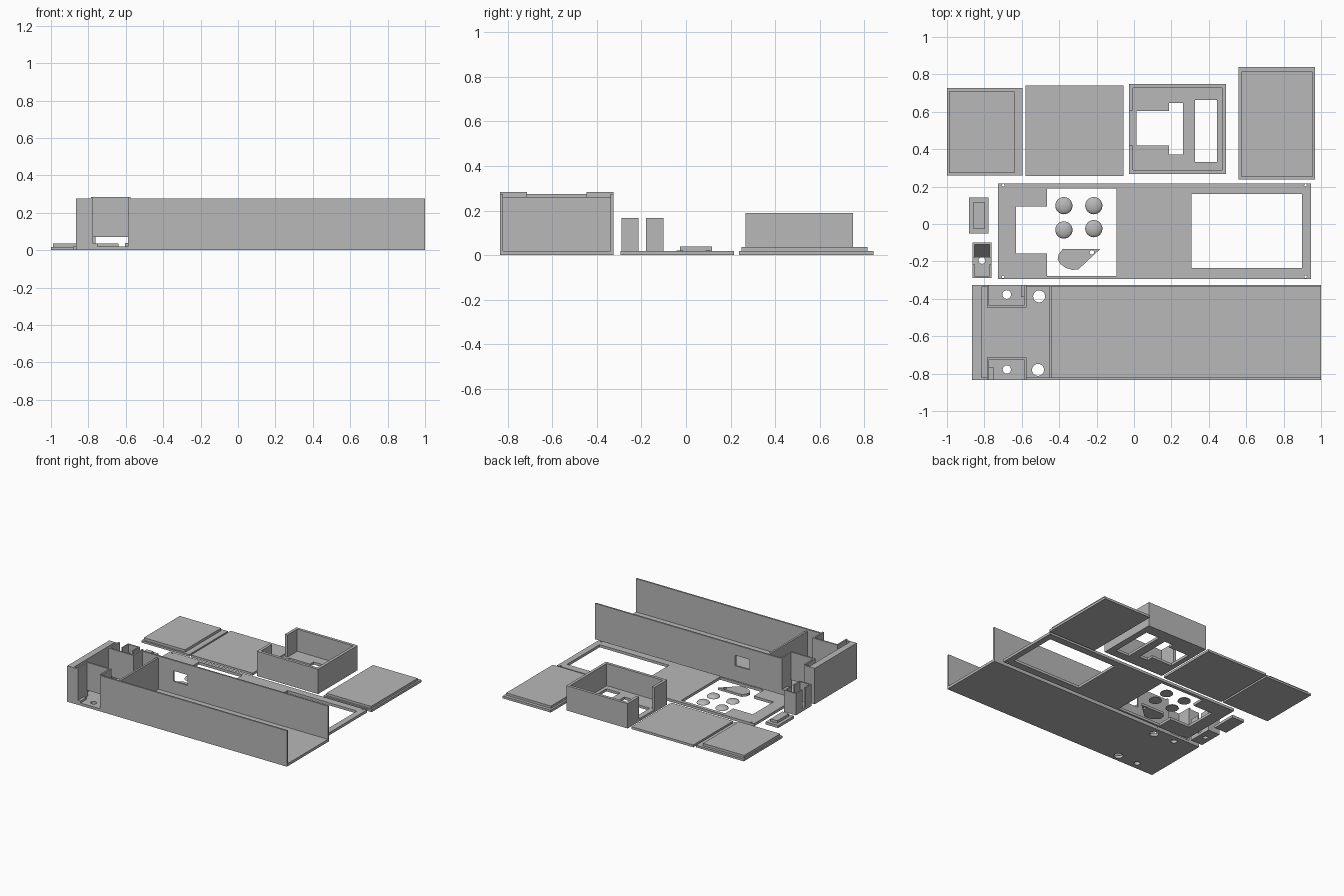
import bpy, bmesh, math

old = bpy.data.objects.get("Cube")
if old:
    bpy.data.objects.remove(old, do_unlink=True)


def material(name, value):
    m = bpy.data.materials.new(name)
    m.use_nodes = True
    m.diffuse_color = (value, value, value, 1)
    m.node_tree.nodes["Principled BSDF"].inputs["Base Color"].default_value = (value, value, value, 1)
    return m


GREY = material("plain grey", 0.48)
DARK = material("dark grey", 0.08)


def rect(x0, x1, y0, y1):
    return [(x0, y0), (x1, y0), (x1, y1), (x0, y1)]


def circle(x, y, r, n=32):
    return [(x + r * math.cos(2 * math.pi * i / n), y + r * math.sin(2 * math.pi * i / n)) for i in range(n)]


def plate(name, loops, z0, z1, mat=GREY):
    """Extrude flat outlines upward; inner outlines become holes."""
    cu = bpy.data.curves.new(name, 'CURVE')
    cu.dimensions = '2D'
    cu.fill_mode = 'BOTH'
    cu.extrude = (z1 - z0) / 2
    for pts in loops:
        s = cu.splines.new('POLY')
        s.points.add(len(pts) - 1)
        for p, (x, y) in zip(s.points, pts):
            p.co = (x, y, 0, 1)
        s.use_cyclic_u = True
    tmp = bpy.data.objects.new(name + "_outline", cu)
    bpy.context.collection.objects.link(tmp)
    bpy.context.view_layer.update()
    dg = bpy.context.evaluated_depsgraph_get()
    me = bpy.data.meshes.new_from_object(tmp.evaluated_get(dg))
    bpy.data.objects.remove(tmp, do_unlink=True)
    bm = bmesh.new()
    bm.from_mesh(me)
    bmesh.ops.remove_doubles(bm, verts=bm.verts, dist=1e-5)
    bmesh.ops.recalc_face_normals(bm, faces=bm.faces)
    bmesh.ops.translate(bm, verts=bm.verts, vec=(0, 0, (z0 + z1) / 2))
    for f in bm.faces:
        f.smooth = False
        f.material_index = 0
    bm.to_mesh(me)
    bm.free()
    me.materials.clear()
    me.materials.append(mat)
    ob = bpy.data.objects.new(name, me)
    bpy.context.collection.objects.link(ob)
    return ob


def box(name, x0, x1, y0, y1, z0, z1, mat=GREY):
    return plate(name, [rect(x0, x1, y0, y1)], z0, z1, mat)


# Stepped covers and the plain sheet
box("left_cover_base", -1, -.595, .258, .728, 0, .016)
box("left_cover_step", -.99, -.64, .272, .708, .016, .035)
box("right_cover_base", .56, .968, .237, .84, 0, .018)
box("right_cover_step", .575, .955, .25, .815, .018, .036)
box("small_cover_base", -.882, -.777, -.05, .143, 0, .02)
box("small_cover_step", -.857, -.8, -.027, .117, .02, .04)
box("plain_sheet", -.58, -.056, .257, .74, 0, .018)

# Open tray with a notched wall and holes in its floor
tray_hole = [(.013, .42), (.188, .42), (.188, .372), (.263, .372),
             (.263, .648), (.188, .648), (.188, .605), (.013, .605)]
plate("tray_floor", [rect(-.028, .492, .268, .748), tray_hole, rect(.327, .443, .332, .663)], 0, .02)
plate("tray_walls", [[(-.028, .42), (-.028, .268), (.492, .268), (.492, .748), (-.028, .748), (-.028, .608),
                      (-.006, .608), (-.006, .726), (.47, .726), (.47, .29), (-.006, .29), (-.006, .42)]], .02, .19)

# Face panel with window, controls opening and screw holes
opening = [(-.465, -.278), (-.093, -.278), (-.093, .19), (-.465, .19),
           (-.465, .093), (-.632, .093), (-.632, -.158), (-.465, -.158)]
screws = [circle(x, y, .007, 12) for x in (-.7, .917) for y in (-.283, .207)]
plate("face_panel", [rect(-.728, .945, -.293, .216), opening, rect(.308, .898, -.235, .16)] + screws, 0, .02)

# Domed buttons
for i, (x, y) in enumerate([(-.375, .098), (-.215, .098), (-.375, -.032), (-.215, -.025)]):
    bm = bmesh.new()
    bmesh.ops.create_uvsphere(bm, u_segments=32, v_segments=16, radius=.046)
    bmesh.ops.bisect_plane(bm, geom=bm.verts[:] + bm.edges[:] + bm.faces[:], plane_co=(0, 0, 0),
                           plane_no=(0, 0, 1), clear_inner=True)
    bmesh.ops.holes_fill(bm, edges=[e for e in bm.edges if e.is_boundary])
    for v in bm.verts:
        v.co = (v.co.x + x, v.co.y + y, v.co.z * .45)
    bmesh.ops.recalc_face_normals(bm, faces=bm.faces)
    for f in bm.faces:
        f.smooth = len(f.verts) < 5
    me = bpy.data.meshes.new(f"button_{i + 1}")
    bm.to_mesh(me)
    bm.free()
    me.materials.append(GREY)
    bpy.context.collection.objects.link(bpy.data.objects.new(me.name, me))

# Teardrop lever
tear = [(-.18, -.133), (-.298, -.243), (-.33, -.245), (-.365, -.235), (-.392, -.215),
        (-.408, -.19), (-.402, -.16), (-.38, -.133)]
plate("teardrop_lever", [tear, circle(-.225, -.152, .012, 16)], 0, .018)

# Small holder with a cross wall and split side
plate("holder_floor", [rect(-.863, -.762, -.29, -.1), circle(-.813, -.195, .018, 24)], 0, .02)
plate("holder_front_walls", [[(-.863, -.29), (-.762, -.29), (-.762, -.213), (-.772, -.213),
                              (-.772, -.278), (-.853, -.278), (-.853, -.213), (-.863, -.213)]], .02, .167)
plate("holder_back_walls", [[(-.863, -.1), (-.863, -.18), (-.853, -.18), (-.853, -.11),
                             (-.772, -.11), (-.772, -.18), (-.762, -.18), (-.762, -.1)]], .02, .167)
box("holder_pad", -.853, -.772, -.18, -.11, .02, .026, DARK)

# Long channel: floor, end wall, bulkhead
Y0, Y1, T, TOP = -.835, -.325, .013, .275
P0, P1 = -.787, -.575
holes = [circle(-.68, -.377, .023), circle(-.507, -.387, .032),
         circle(-.68, -.778, .022), circle(-.513, -.78, .032)]
plate("channel_floor", [rect(-.865, 1, Y0, Y1)] + holes, 0, .02)
box("channel_end_wall", -.865, -.815, Y0, Y1, .02, TOP)
box("channel_bulkhead", -.455, -.44, Y0 + T, Y1 - T, .02, .26)
box("front_long_wall", P1, 1, Y0, Y0 + T, .02, TOP)

# Rear long wall around its small window
W0, W1, WZ0, WZ1 = -.31, -.19, .115, .195
box("rear_wall_below_window", P1, 1, Y1 - T, Y1, .02, WZ0)
box("rear_wall_above_window", P1, 1, Y1 - T, Y1, WZ1, TOP)
box("rear_wall_left_of_window", P1, W0, Y1 - T, Y1, WZ0, WZ1)
box("rear_wall_right_of_window", W1, 1, Y1 - T, Y1, WZ0, WZ1)

# Recessed pockets at both sides, open below their inner wall
for side, edge, s in (("front", Y0, 1), ("rear", Y1, -1)):
    def span(a, b):
        return sorted((edge + s * a, edge + s * b))
    box(side + "_corner_wall", -.815, P0, *span(0, T), .02, TOP)
    box(side + "_pocket_left_wall", P0, P0 + .012, *span(0, .122), .02, .284)
    box(side + "_pocket_right_wall", P1 - .012, P1, *span(0, .122), .02, .284)
    box(side + "_pocket_inner_wall", P0 + .012, P1 - .012, *span(.11, .122), .07, .284)
box("front_pocket_block", P0 + .012, -.752, Y0, -.765, .02, .035)
box("rear_pocket_block", -.605, P1 - .012, -.39, Y1, .02, .038)
